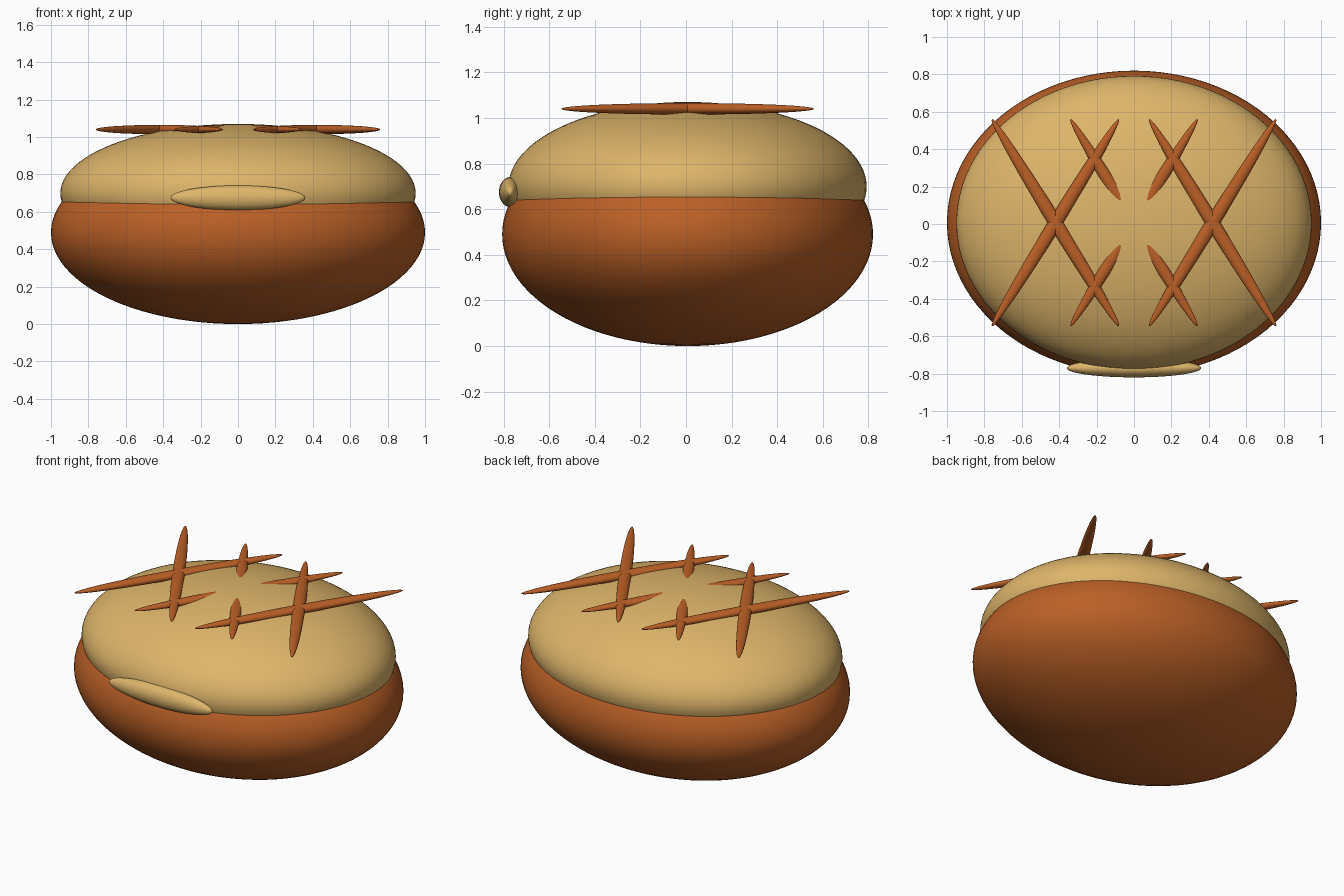
import bpy
import math

if "Cube" in bpy.data.objects:
    bpy.data.objects.remove(bpy.data.objects["Cube"])


def material(name, srgb):
    m = bpy.data.materials.new(name)
    lin = [((c / 255 + 0.055) / 1.055) ** 2.4 for c in srgb]
    m.diffuse_color = (*lin, 1.0)
    m.use_nodes = True
    m.node_tree.nodes["Principled BSDF"].inputs["Base Color"].default_value = m.diffuse_color
    return m


brown = material("baked brown", (187, 96, 38))
tan = material("golden tan", (222, 181, 106))


def ellipsoid(name, loc, radii, mat, turn=(0, 0, 0), segments=96, rings=48):
    bpy.ops.mesh.primitive_uv_sphere_add(segments=segments, ring_count=rings,
                                         radius=1, location=loc, rotation=turn)
    ob = bpy.context.object
    ob.name = name
    ob.scale = radii
    bpy.ops.object.transform_apply(location=False, rotation=True, scale=True)
    ob.data.materials.append(mat)
    bpy.ops.object.shade_smooth()
    return ob


Y = 0.007  # shared centre line of the loaf

# Loaf halves
ellipsoid("lower_crust", (0, Y, 0.49), (1.0, 0.813, 0.49), brown)
ellipsoid("upper_crust", (0, Y, 0.70), (0.95, 0.785, 0.37), tan)

# Raised lip on the front seam
ellipsoid("front_lip", (0, -0.77, 0.675), (0.36, 0.05, 0.066), tan,
          segments=48, rings=24)

# Three crossed score marks; the middle pair is partly sunk in the crust
angle = math.atan2(1.10, 0.675)
for i, x in enumerate((-0.42, 0, 0.42)):
    for side, label in ((1, "a"), (-1, "b")):
        ellipsoid(f"score_mark_{i + 1}{label}", (x, Y, 1.04),
                  (0.65, 0.036, 0.025), brown, (0, 0, side * angle), 48, 24)
